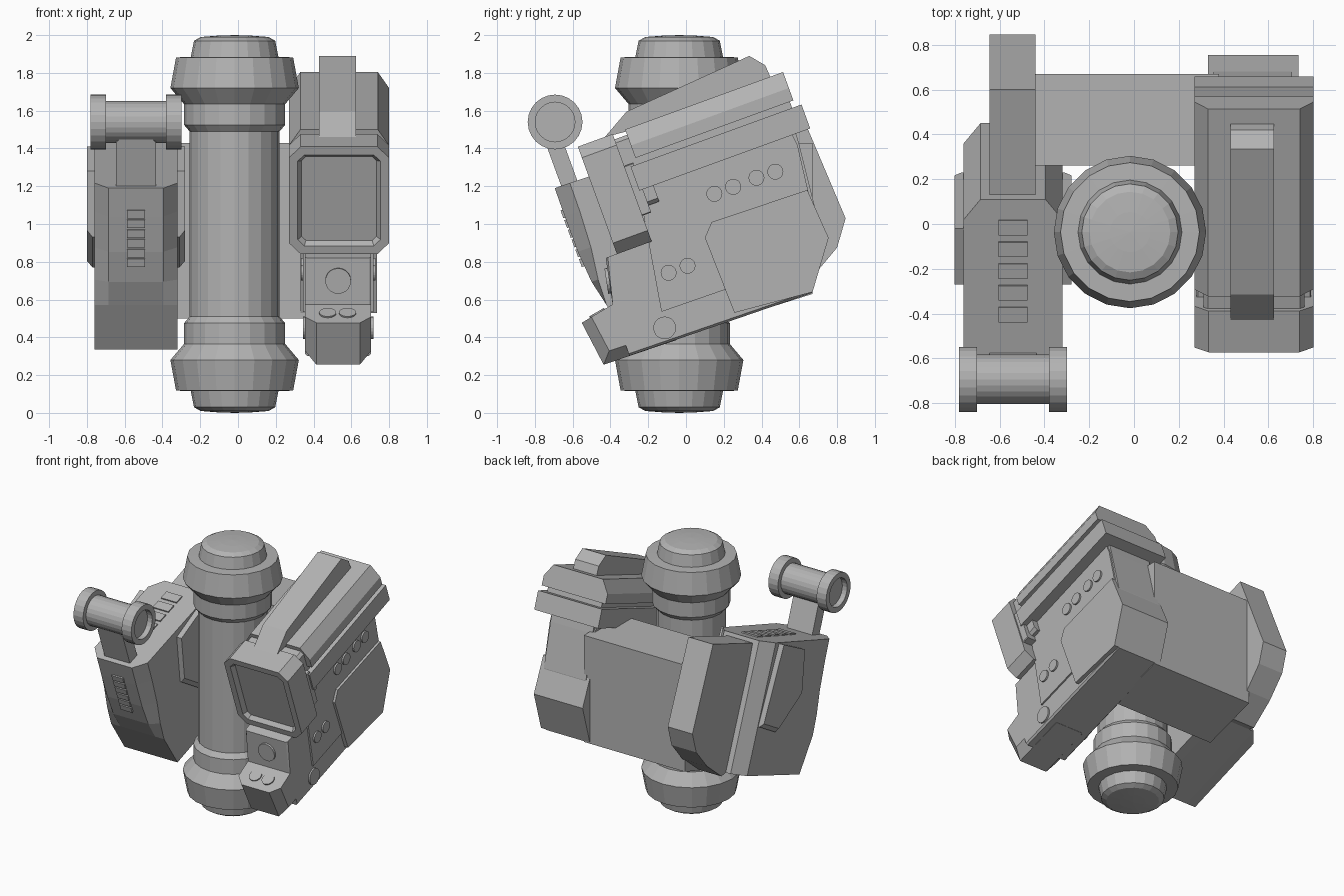
import bpy, bmesh, math
from mathutils import Matrix

if "Cube" in bpy.data.objects:
    bpy.data.objects.remove(bpy.data.objects["Cube"])

GREY = (0.45, 0.45, 0.45, 1)
mat = bpy.data.materials.new("plain grey")
mat.use_nodes = True
mat.diffuse_color = GREY
mat.node_tree.nodes["Principled BSDF"].inputs["Base Color"].default_value = GREY

TILT = math.radians(20)
LEAN = Matrix.Rotation(TILT, 4, 'X')
ALONG_X = Matrix.Rotation(math.pi / 2, 4, 'Y')


def finish(name, bm, matrix=None):
    if matrix:
        bm.transform(matrix)
    bmesh.ops.recalc_face_normals(bm, faces=bm.faces[:])
    mesh = bpy.data.meshes.new(name)
    bm.to_mesh(mesh)
    bm.free()
    mesh.materials.append(mat)
    ob = bpy.data.objects.new(name, mesh)
    bpy.context.collection.objects.link(ob)


def loft(rings):
    """Closed solid through matching rings of points; returns it with its first cap and vertex rings."""
    bm = bmesh.new()
    loops = [[bm.verts.new(p) for p in ring] for ring in rings]
    n = len(loops[0])
    for a, b in zip(loops, loops[1:]):
        for i in range(n):
            j = (i + 1) % n
            bm.faces.new((a[i], a[j], b[j], b[i]))
    bm.faces.new(loops[-1])
    return bm, bm.faces.new(loops[0]), loops


def prism(name, pts, x0, x1, bevel=0, segments=()):
    """Side profile (y, z) extruded across x; chosen profile segments get chamfered rims."""
    bm, _, loops = loft([[(x, y, z) for y, z in pts] for x in (x0, x1)])
    if bevel:
        edges = [bm.edges.get((r[i], r[(i + 1) % len(pts)])) for i in segments for r in loops]
        bmesh.ops.bevel(bm, geom=edges, offset=bevel, segments=1, affect='EDGES', clamp_overlap=True)
    finish(name, bm)


def bar(name, section, u0, u1, recess=0):
    """Cross-section (x, w) extruded along the leaning depth axis."""
    bm, front, _ = loft([[(x, u, w) for x, w in section] for u in (u0, u1)])
    if recess:
        bmesh.ops.recalc_face_normals(bm, faces=bm.faces[:])
        bmesh.ops.inset_region(bm, faces=[front], thickness=0.05)
        bmesh.ops.inset_region(bm, faces=[front], thickness=0.022, depth=-recess)
    finish(name, bm, LEAN)


def octagon(x0, x1, w0, w1, c):
    return [(x0 + c, w0), (x1 - c, w0), (x1, w0 + c), (x1, w1 - c),
            (x1 - c, w1), (x0 + c, w1), (x0, w1 - c), (x0, w0 + c)]


def lathe(name, profile, matrix, sides=24):
    bm = bmesh.new()
    verts = [bm.verts.new((r, 0, z)) for r, z in profile]
    edges = [bm.edges.new(p) for p in zip(verts, verts[1:])]
    bmesh.ops.spin(bm, geom=verts + edges, cent=(0, 0, 0), axis=(0, 0, 1),
                   angle=math.tau, steps=sides, use_duplicate=False)
    bmesh.ops.remove_doubles(bm, verts=bm.verts[:], dist=1e-4)
    finish(name, bm, matrix)


def box(name, loc, size, angle):
    bm = bmesh.new()
    bmesh.ops.create_cube(bm, size=1)
    bm.transform(Matrix.Diagonal((*size, 1)))
    finish(name, bm, Matrix.Translation(loc) @ Matrix.Rotation(angle, 4, 'X'))


def disc(name, loc, r, depth, rot):
    lathe(name, [(0, -depth / 2), (r, -depth / 2), (r, depth / 2), (0, depth / 2)],
          Matrix.Translation(loc) @ rot, 20)


# Central column, mirrored about its middle
half = [(0, 0), (0.09, 0.003), (0.18, 0.01), (0.215, 0.03), (0.232, 0.115), (0.31, 0.118),
        (0.34, 0.28), (0.268, 0.365), (0.268, 0.475), (0.238, 0.51)]
lathe("column", half + [(r, 2 - z) for r, z in reversed(half)],
      Matrix.Translation((-0.018, -0.036, 0)), 20)

# Bridge joining both side units behind the column
prism("rear_bridge", [(0.26, 0.5), (0.67, 0.63), (0.67, 1.43), (0.26, 1.43)], -0.46, 0.38)

# ---- Unit with the crossbar handle ----
# Body: full profile in the middle, front curve and back edge drawn in at the flanks
curve = [(-0.695, 1.19), (-0.642, 1.04), (-0.573, 0.853), (-0.5, 0.694), (-0.42, 0.57)]
middle = curve + [(-0.26, 0.335), (0.45, 0.59), (0.11, 1.46)]
setback = (0.08, 0.08, 0.07, 0.035, 0, 0, -0.09, -0.09)
flank = [(y + d, z + d * 0.34) for (y, z), d in zip(middle, setback)]
body, _, _ = loft([[(x, y, z) for y, z in ring] for x, ring in
                   ((-0.76, flank), (-0.685, middle), (-0.395, middle), (-0.32, flank))])
finish("handle_unit_body", body)
prism("handle_unit_wings", [(-0.27, 1.28), (-0.02, 1.41), (0.23, 0.88), (0.04, 0.77), (-0.23, 0.93)],
      -0.8, -0.28, 0.03, (2, 3))
prism("rear_fin", [(0.13, 1.44), (0.6, 1.61), (0.845, 1.03), (0.8, 0.875), (0.67, 0.72),
                   (0.5, 0.58), (0.4, 0.6)], -0.645, -0.44)
bar("handle_stem", octagon(-0.645, -0.435, 0.95, 1.63, 0.03), -0.21, -0.12)
ends = [(0, -0.2), (0.105, -0.2), (0.105, -0.24), (0.145, -0.24), (0.145, -0.16), (0.11, -0.16)]
lathe("handle_crossbar", ends + [(r, -x) for r, x in reversed(ends)],
      Matrix.Translation((-0.54, -0.693, 1.54)) @ ALONG_X)

# Vent slots on the top and on the curved front
top_tilt = math.atan2(0.27, 0.805)
for i in range(5):
    y = -0.015 - 0.097 * i
    box("top_vent", (-0.54, y, 1.46 + (y - 0.11) * math.tan(top_tilt)), (0.13, 0.07, 0.018), top_tilt)
for i in range(6):
    t = (i + 0.5) / 6
    box("front_vent", (-0.54, -0.658 + 0.117 * t, 1.08 - 0.31 * t), (0.095, 0.018, 0.044), TILT)

# ---- Unit with the framed display ----
bar("display_frame", octagon(0.27, 0.8, 0.915, 1.52, 0.062), -0.056, 0.14, 0.03)
bar("display_neck", octagon(0.31, 0.76, 1.1, 1.49, 0.02), 0.1, 0.25)
bar("frame_cheek", octagon(0.28, 0.79, 1.06, 1.34, 0.005), 0.1, 0.19)
hood = [(0.27, 1.36), (0.8, 1.36), (0.8, 1.43), (0.74, 1.52), (0.33, 1.52), (0.27, 1.43)]
bar("hood_upper", hood, 0.21, 1.10)
bar("hood_gap", octagon(0.31, 0.76, 1.26, 1.4, 0.01), 0.18, 1.08)
bar("hood_lower", [(0.27, 1.19), (0.8, 1.19), (0.8, 1.325), (0.27, 1.325)], 0.17, 1.133)

# Top rail with sloped ends
prism("top_rail", [(-0.43, 1.46), (-0.315, 1.595), (0.335, 1.89), (0.42, 1.84), (0.45, 1.77), (0.3, 1.65)],
      0.43, 0.625)

# Lower body, side panel and thick rear block
prism("display_unit_body", [(-0.33, 1.15), (0.57, 1.52), (0.6, 1.42), (0.68, 1.1), (0.67, 0.636),
                            (-0.3, 0.302), (-0.388, 0.57), (-0.425, 0.82), (-0.36, 0.845), (-0.25, 0.9)],
      0.355, 0.705, 0.03, (4, 6))
prism("side_panel", [(-0.19, 1.235), (0.55, 1.5), (0.59, 1.42), (0.65, 1.16), (0.6, 0.7),
                     (0.2, 0.65), (-0.13, 0.535), (-0.23, 1.076)], 0.345, 0.717)
prism("rear_block", [(0.1, 0.927), (0.135, 1.01), (0.642, 1.18), (0.755, 0.927), (0.67, 0.64),
                     (0.256, 0.53)], 0.33, 0.735)
prism("nose", [(-0.388, 0.575), (-0.552, 0.477), (-0.436, 0.255), (-0.05, 0.386), (-0.1, 0.6)],
      0.355, 0.705, 0.06, (1, 2))

# Round buttons through the sides
for y, z in ((0.15, 1.16), (0.25, 1.197), (0.373, 1.245), (0.473, 1.277), (-0.092, 0.742), (0.008, 0.779)):
    disc("side_button", (0.531, y, z), 0.042, 0.396, ALONG_X)
disc("side_pivot", (0.53, -0.113, 0.45), 0.06, 0.374, ALONG_X)

# Round details on the front and on the nose
disc("front_button", (0.53, -0.407, 0.7), 0.068, 0.03, Matrix.Rotation(math.radians(98.5), 4, 'X'))
for x in (0.475, 0.58):
    disc("nose_button", (x, -0.47, 0.527), 0.045, 0.014, Matrix.Rotation(math.radians(30), 4, 'X'))
